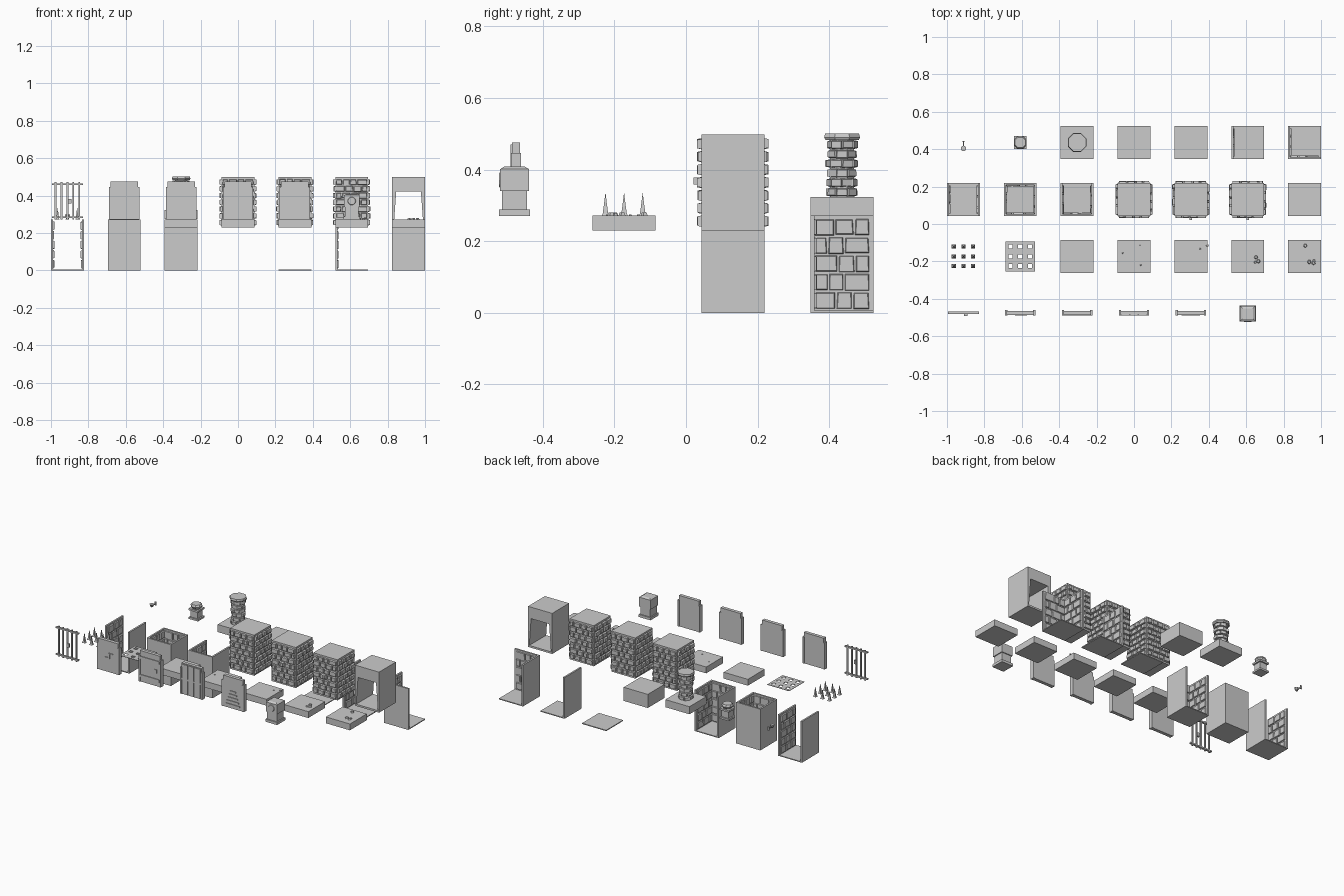
import bpy, bmesh, math, random
from mathutils import Vector, Matrix

if "Cube" in bpy.data.objects:
    bpy.data.objects.remove(bpy.data.objects["Cube"])

random.seed(4)
COLS = [i * 0.304 for i in range(-3, 4)]
ROWS = [0.436, 0.131, -0.173, -0.479]      # back to front
S, H, T = 0.176, 0.272, 0.011              # tile size, wall height, wall thickness
UP = Vector((0, 0, 1))
QUADS = [(3, 2, 1, 0), (4, 5, 6, 7), (0, 1, 5, 4), (1, 2, 6, 5), (2, 3, 7, 6), (3, 0, 4, 7)]


def finish(bm, name, loc=(0, 0, 0)):
    bmesh.ops.recalc_face_normals(bm, faces=bm.faces)
    me = bpy.data.meshes.new(name)
    bm.to_mesh(me)
    bm.free()
    ob = bpy.data.objects.new(name, me)
    ob.location = loc
    bpy.context.collection.objects.link(ob)
    return ob


def hexa(bm, pts):
    v = [bm.verts.new(p) for p in pts]
    for q in QUADS:
        bm.faces.new([v[i] for i in q])


def box(bm, x, y, z, sx, sy, sz, top=1.0):
    """Box standing on z, optionally tapered towards the top."""
    c = [(-1, -1), (1, -1), (1, 1), (-1, 1)]
    hexa(bm, [(x + a * sx / 2, y + b * sy / 2, z) for a, b in c] +
         [(x + a * sx / 2 * top, y + b * sy / 2 * top, z + sz) for a, b in c])


def drum(bm, x, y, z, r1, r2, h, n=8, rot=None):
    m = Matrix.Translation((x, y, z)) @ (rot or Matrix()) @ Matrix.Translation((0, 0, h / 2))
    bmesh.ops.create_cone(bm, cap_ends=True, segments=n, radius1=r1, radius2=r2, depth=h,
                          matrix=m @ Matrix.Rotation(math.pi / n, 4, 'Z'))


def bricks(bm, origin, u, n, width, height, rows, cols, depth, gap=0.004):
    """Uneven chamfered bricks over a rectangle, facing n."""
    o, u, n = Vector(origin), Vector(u), Vector(n)
    rh = height / rows
    for r in range(rows):
        cuts = [0] + [(c + (0.25 if r % 2 else -0.2) + random.uniform(-.15, .15)) * width / cols
                      for c in range(1, cols)] + [width]
        for a, b in zip(cuts, cuts[1:]):
            j = lambda: random.uniform(0, gap * 0.7)
            a0, a1, b0, b1 = a + gap / 2, a + gap / 2 + j(), b - gap / 2, b - gap / 2 - j()
            z0, z1 = r * rh + gap / 2 + j(), (r + 1) * rh - gap / 2 - j()
            base = [(a0, z0), (b0, z0), (b1, z1), (a1, z1)]
            d, e = depth * random.uniform(.65, 1.1), 0.0025
            face = [(a0 + e, z0 + e), (b0 - e, z0 + e), (b1 - e, z1 - e), (a1 + e, z1 - e)]
            hexa(bm, [o + u * p + UP * q - n * .001 for p, q in base] +
                 [o + u * p + UP * q + n * d for p, q in face])


DIRS = {'w': (-1, 0), 'e': (1, 0), 's': (0, -1), 'n': (0, 1)}


# Floors with any set of walls, bricked inside
def room(name, x, y, sides):
    bm = bmesh.new()
    box(bm, 0, 0, 0, S, S, 0.006)
    for s in sides:
        d = Vector((*DIRS[s], 0))
        c = d * (S - T) / 2
        box(bm, c.x, c.y, 0, T if d.x else S, T if d.y else S, H)
        u = Vector((-d.y, d.x, 0))
        w = S - 0.02
        bricks(bm, d * (S / 2 - T) - u * w / 2 + UP * .008, u, -d, w, H - .015, 5, 3, .007)
    finish(bm, name, (x, y, 0))


room("floor_plain", COLS[4], ROWS[0], "")
room("one_wall_room", COLS[5], ROWS[0], "w")
room("corner_room", COLS[6], ROWS[0], "ws")
room("corridor", COLS[0], ROWS[1], "we")
room("closed_room", COLS[1], ROWS[1], "wesn")
room("dead_end", COLS[2], ROWS[1], "wse")

# Solid brick blocks
for i in (3, 4, 5):
    bm = bmesh.new()
    box(bm, 0, 0, 0, S, S, 0.268)
    for d in DIRS.values():
        d = Vector((*d, 0))
        u = Vector((-d.y, d.x, 0))
        bricks(bm, d * S / 2 - u * .085 + UP * .008, u, d, .17, .252, 7, 4, .011)
    if i > 3:                              # small peg on the front
        box(bm, 0, -S / 2 - .012, .128, .014, .02, .02)
    finish(bm, "brick_block", (COLS[i], ROWS[1], 0.23))

# Doorway block: extruded frame profile with a flared opening
bm = bmesh.new()
hs = S / 2
outer = [(-hs, 0), (hs, 0), (hs, .268), (-hs, .268)]
inner = [(-.079, .012), (.079, .012), (.066, .192), (-.066, .192)]
ring = [[bm.verts.new((x, y, z)) for x, z in prof] for y in (-hs, hs) for prof in (outer, inner)]
for k in range(4):
    m = (k + 1) % 4
    for a, b in ((0, 1), (2, 3), (0, 2), (1, 3)):
        bm.faces.new((ring[a][k], ring[a][m], ring[b][m], ring[b][k]))
finish(bm, "doorway_block", (COLS[6], ROWS[1], 0.23))

# Floor slabs with loose rubble
rubble = {2: [], 3: [(-.06, .018, .01), (.032, .056, .01), (.036, -.046, .01)],
          4: [(.088, .058, .016), (.05, .04, .01)],
          5: [(.044, -.005, .022), (.057, -.026, .024), (.04, -.032, .016)],
          6: [(.004, .057, .022), (.025, -.03, .024), (.048, -.036, .022), (.05, -.025, .018)]}
for i, rocks in rubble.items():
    bm = bmesh.new()
    box(bm, 0, 0, 0, S, S, .042)
    for x, y, r in rocks:
        drum(bm, x, y, .041, r / 2, r / 3, r * .4, 5)
    finish(bm, "floor_slab", (COLS[i], ROWS[2], 0.23))

# Raised plain block
bm = bmesh.new()
box(bm, 0, 0, 0, S, S, 0.09)
finish(bm, "low_block", (COLS[3], ROWS[0], 0.234))

# Stone pillar on its slab
bm = bmesh.new()
box(bm, 0, 0, 0, S, S, .05)
drum(bm, 0, 0, .05, .036, .036, .16)
for layer in range(6):
    for k in range(8):
        a = (k + layer % 2 * .5) * math.pi / 4
        n = Vector((math.cos(a), math.sin(a), 0))
        r = random.uniform(.039, .046) + (.005 if layer == 0 else 0)
        u = Vector((-n.y, n.x, 0))
        bricks(bm, n * .032 - u * .018 + UP * (.05 + layer * .0265), u, n, .036, .0265, 1, 1, r - .032, .002)
drum(bm, 0, 0, .208, .05, .054, .008)
drum(bm, 0, 0, .216, .054, .051, .011)
finish(bm, "stone_pillar", (COLS[2], ROWS[0], 0.274))

# Urn: square foot, flared bowl
bm = bmesh.new()
box(bm, 0, 0, 0, .068, .068, .012)
box(bm, 0, 0, .012, .05, .05, .045)
box(bm, 0, 0, .057, .068, .068, .012)
drum(bm, 0, 0, .069, .026, .037, .017)
drum(bm, 0, 0, .086, .037, .03, .012)
finish(bm, "brazier", (COLS[1], ROWS[0], 0.274))

# Wall sconce: plate, arm, cup
bm = bmesh.new()
box(bm, 0, .006, 0, .012, .005, .024)
box(bm, 0, -.012, .008, .005, .035, .006)
drum(bm, 0, -.032, .004, .007, .015, .018)
finish(bm, "wall_sconce", (COLS[0], ROWS[0], 0.276))

# Spike set
bm = bmesh.new()
for i in (-1, 0, 1):
    for j in (-1, 0, 1):
        box(bm, i * .052, j * .052, 0, .022, .022, .006, .7)
        box(bm, i * .052, j * .052, .006, .0154, .0154, .022, .6)
        box(bm, i * .052, j * .052, .028, .0092, .0092, .036, .05)
finish(bm, "spikes", (COLS[0], ROWS[2], 0.271))

# Pierced spike plate: grid cells minus the holes
bm = bmesh.new()
e = [-.08, -.063, -.041, -.011, .011, .041, .063, .08]
verts = [[bm.verts.new((x, y, 0)) for y in e] for x in e]
for i in range(7):
    for j in range(7):
        if not (i % 2 and j % 2):
            bm.faces.new((verts[i][j], verts[i + 1][j], verts[i + 1][j + 1], verts[i][j + 1]))
res = bmesh.ops.extrude_face_region(bm, geom=bm.faces[:])
bmesh.ops.translate(bm, vec=(0, 0, -.003), verts=[g for g in res['geom'] if isinstance(g, bmesh.types.BMVert)])
finish(bm, "spike_plate", (COLS[1], ROWS[2], 0.272))

# Barred gate
bm = bmesh.new()
for x in (-.064, -.032, 0, .032, .064):
    box(bm, x, 0, 0, .009, .009, .2)
for z in (.008, .184):
    box(bm, 0, 0, z, .164, .013, .009)
box(bm, .012, -.01, .085, .02, .012, .024)
finish(bm, "barred_gate", (COLS[0], ROWS[3] + .004, 0.272))


# Doors: slab, side rails, and a different front for each
def door(i, parts):
    bm = bmesh.new()
    box(bm, 0, 0, 0, .146, .022, .204)
    for s in (-1, 1):
        box(bm, s * .075, 0, 0, .012, .028, .175)
    for x, z, w, h in parts:
        box(bm, x, -.012, z, w, .007, h)
    finish(bm, ("marked_door", "banded_door", "plank_door", "slatted_door")[i - 1], (COLS[i], ROWS[3] + .004, 0.272))


door(1, [(-.01, .09, .035, .006), (.01, .09, .006, .035), (.02, .12, .03, .006)])
door(2, [(0, .03, .144, .018), (0, .15, .144, .018), (.045, .085, .016, .024)])
door(3, [(-.046, .004, .04, .194), (0, .004, .04, .194), (.046, .004, .04, .194), (0, .095, .144, .012)])
door(4, [(0, .02 + k * .022, .1 - k * .014, .008) for k in range(5)])

# Pedestal with a round boss on the front
bm = bmesh.new()
box(bm, 0, 0, 0, .086, .086, .017)
box(bm, 0, 0, .017, .07, .07, .052)
box(bm, 0, 0, .069, .082, .082, .062)
box(bm, 0, 0, .131, .078, .078, .007, .72)
drum(bm, 0, -.038, .1, .024, .02, .006, 10, Matrix.Rotation(math.pi / 2, 4, 'X'))
finish(bm, "pedestal", (COLS[5], ROWS[3], 0.271))
